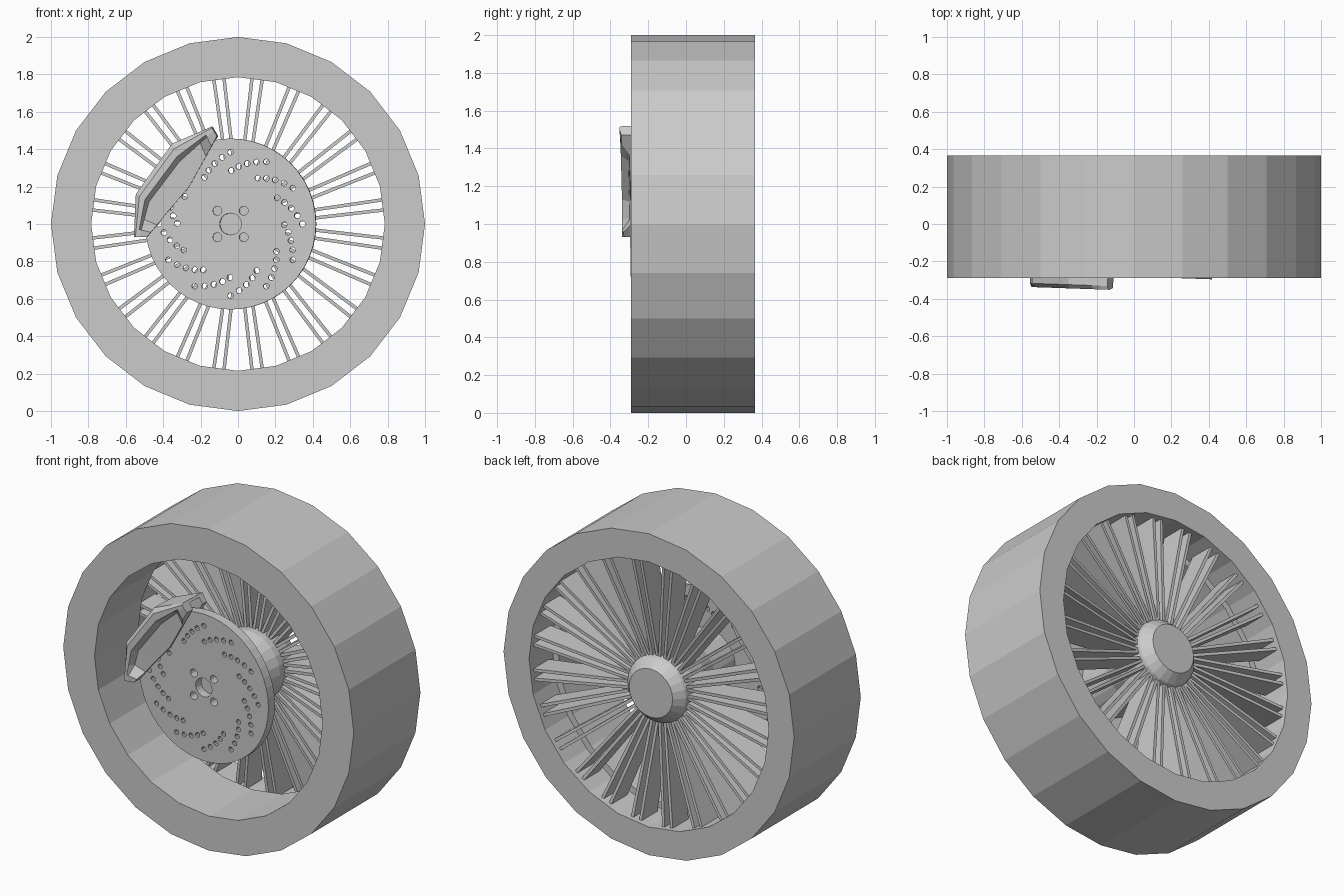
import bpy, bmesh, math
from mathutils import Matrix, Vector

if "Cube" in bpy.data.objects:
    bpy.data.objects.remove(bpy.data.objects["Cube"], do_unlink=True)

grey = bpy.data.materials.new("plain_grey")
grey.use_nodes = True
grey.diffuse_color = (0.6, 0.6, 0.6, 1)
grey.node_tree.nodes["Principled BSDF"].inputs["Base Color"].default_value = (0.6, 0.6, 0.6, 1)

AXLE = Vector((0, 0, 1))
DISC = Vector((-0.03, 0, 1))


def finish(name, bm):
    bmesh.ops.recalc_face_normals(bm, faces=bm.faces)
    mesh = bpy.data.meshes.new(name)
    bm.to_mesh(mesh)
    bm.free()
    mesh.materials.append(grey)
    obj = bpy.data.objects.new(name, mesh)
    bpy.context.collection.objects.link(obj)
    return obj


def loft(bm, sections, closed):
    """Skin a row of closed point loops; cap the ends unless it is a ring."""
    rows = [[bm.verts.new(p) for p in s] for s in sections]
    count = len(rows[0])
    for i in range(len(rows) if closed else len(rows) - 1):
        a, b = rows[i], rows[(i + 1) % len(rows)]
        for j in range(count):
            k = (j + 1) % count
            bm.faces.new((a[j], a[k], b[k], b[j]))
    if not closed:
        bm.faces.new(rows[0])
        bm.faces.new(rows[-1])


def polar(r, angle, y, centre=AXLE):
    return centre + Vector((r * math.sin(angle), y, r * math.cos(angle)))


def ring(name, profile, sides):
    """Closed (radius, y) cross-section swept around the axle."""
    bm = bmesh.new()
    loft(bm, [[polar(r, math.tau * i / sides, y) for r, y in profile]
              for i in range(sides)], True)
    return finish(name, bm)


def turned(bm, profile, sides, centre=AXLE):
    """Solid (radius, y) profile with flat ends."""
    loft(bm, [[polar(r, math.tau * i / sides, y, centre) for i in range(sides)]
              for r, y in profile], False)


# Tyre and rim
FRONT, BACK = -0.29, 0.365
ring("tyre", [(1, FRONT), (1, BACK), (0.88, BACK), (0.88, FRONT)], 24)
ring("rim", [(0.88, FRONT), (0.88, BACK), (0.825, BACK), (0.825, 0.14),
             (0.785, 0.14), (0.785, FRONT)], 24)

# Hub with tapered cap
bm = bmesh.new()
turned(bm, [(0.15, 0.345), (0.2, 0.29), (0.22, 0.22), (0.22, 0.1),
            (0.19, -0.02), (0.19, -0.225)], 24)
finish("hub", bm)

# Twin-blade spokes
bm = bmesh.new()
for i in range(24):
    turn = Matrix.Translation(AXLE) @ Matrix.Rotation(math.tau * (i + 0.5) / 24, 4, 'Y')
    for side in (-1, 1):
        ends = []
        for r, offset, y0, y1 in ((0.18, 0.018, 0.14, 0.27), (0.82, 0.028, 0.18, 0.335)):
            xa, xb = side * (offset - 0.009), side * (offset + 0.009)
            ends.append([turn @ Vector(p) for p in
                         ((xa, y0, r), (xb, y0, r), (xb, y1, r), (xa, y1, r))])
        loft(bm, ends, False)
finish("spokes", bm)

# Brake disc
bm = bmesh.new()
turned(bm, [(0.457, -0.28), (0.457, -0.22)], 48, DISC)
disc = finish("brake_disc", bm)

# Drill pattern: curved rows, four bolt holes and the centre bore
bm = bmesh.new()


def drill(r, angle, radius, sides):
    centre = polar(r, angle, 0, DISC)
    turned(bm, [(radius, -0.35), (radius, -0.15)], sides, centre)


for row in range(12):
    for hole in range(5):
        drill(0.384 - 0.0245 * hole, math.radians(30 * row - 7.3 * hole), 0.0155, 10)
for bolt in range(4):
    drill(0.1, math.radians(45 + 90 * bolt), 0.024, 12)
drill(0, 0, 0.058, 20)
cutter = finish("drill_cutter", bm)
cutter.hide_render = True
cut = disc.modifiers.new("holes", 'BOOLEAN')
cut.operation = 'DIFFERENCE'
cut.solver = 'EXACT'
cut.object = cutter
bpy.context.view_layer.update()
drilled = bpy.data.meshes.new_from_object(
    disc.evaluated_get(bpy.context.evaluated_depsgraph_get()))
disc.modifiers.clear()
disc.data = drilled
bpy.data.objects.remove(cutter, do_unlink=True)

# Caliper: C-shaped section following the disc edge, recessed between end pads
outer = [Vector(p) for p in ((-0.545, 0.93), (-0.535, 1.16), (-0.34, 1.43), (-0.13, 1.52))]
inner = [Vector(p) for p in ((-0.475, 0.93), (-0.37, 1.06), (-0.25, 1.2), (-0.1, 1.47))]


def along(points, s):
    i = min(int(s), len(points) - 2)
    return points[i].lerp(points[i + 1], s - i)


sections = []
for s, recess in ((0, 0), (0.2, 0), (0.5, 0.04), (1, 0.04), (2, 0.04), (2.6, 0.04), (2.8, 0), (3, 0)):
    a, b = along(outer, s), along(inner, s)
    shape = [(0, -0.16), (0, -0.335), (0.12, -0.355), (0.3, -0.355),
             (0.42, -0.355 + recess), (1, -0.345 + recess), (1, -0.29),
             (0.28, -0.29), (0.28, -0.2), (1, -0.2), (1, -0.16)]
    sections.append([(p.x, y, p.y) for p, y in ((a.lerp(b, t), y) for t, y in shape)])
bm = bmesh.new()
loft(bm, sections, False)
caliper = finish("brake_caliper", bm)

# Brake parts sit slightly turned
tilt = (Matrix.Translation(DISC) @ Matrix.Rotation(math.radians(-2), 4, 'Z')
        @ Matrix.Translation(-DISC))
for part in (disc, caliper):
    part.data.transform(tilt)
